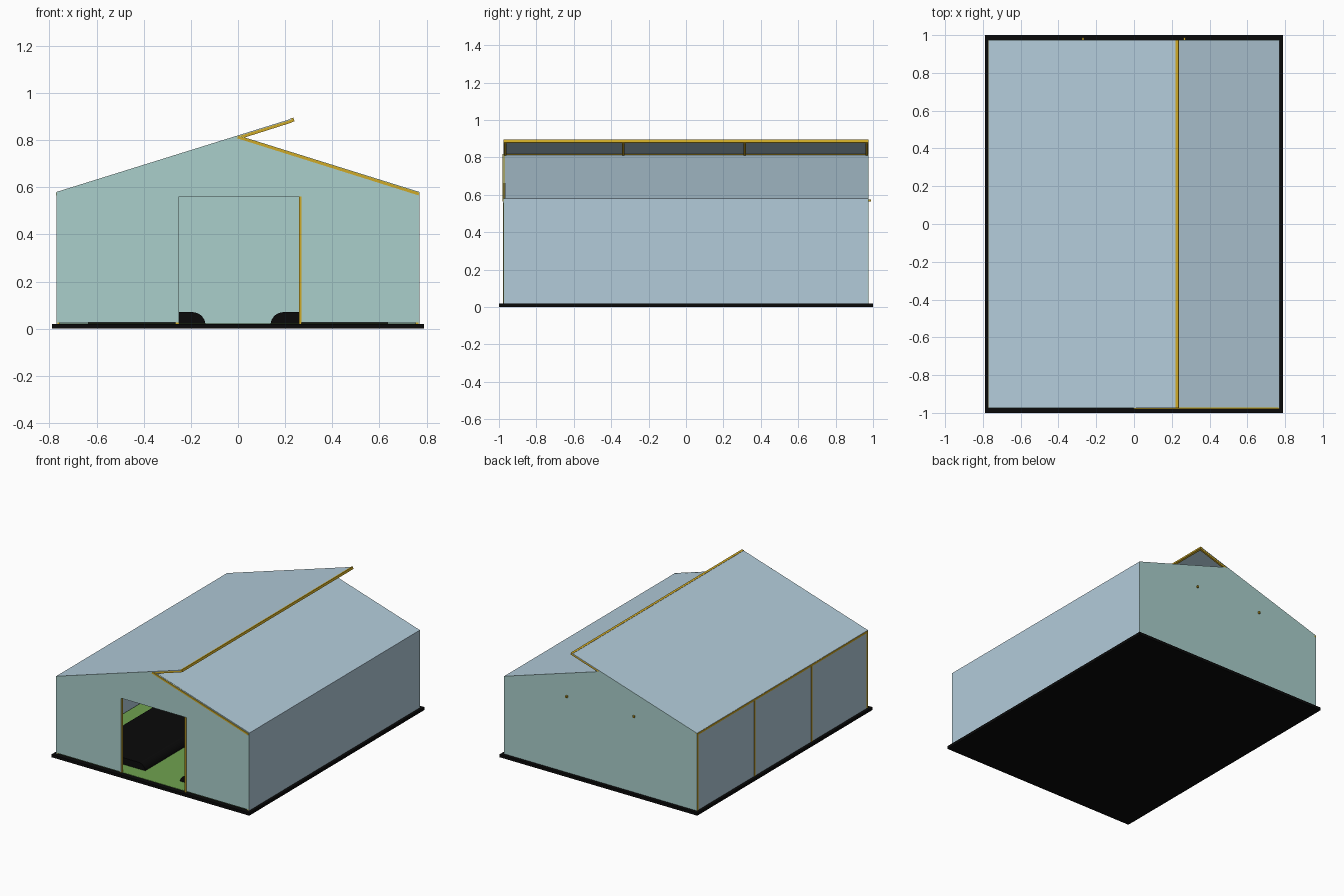
import bpy, math
from mathutils import Vector

if "Cube" in bpy.data.objects:
    bpy.data.objects.remove(bpy.data.objects["Cube"])


def material(name, rgb):
    m = bpy.data.materials.new(name)
    m.diffuse_color = (*rgb, 1)
    m.use_nodes = True
    m.node_tree.nodes["Principled BSDF"].inputs["Base Color"].default_value = m.diffuse_color
    return m


BLACK = material("black", (0.003, 0.003, 0.003))
GREEN = material("grass", (0.16, 0.36, 0.08))
GOLD = material("gold", (0.62, 0.40, 0.02))
TEAL = material("gable_glass", (0.40, 0.62, 0.60))
BLUE = material("side_glass", (0.45, 0.60, 0.70))


def mesh_object(name, verts, faces, mat):
    me = bpy.data.meshes.new(name)
    me.from_pydata([tuple(v) for v in verts], [], faces)
    me.materials.append(mat)
    ob = bpy.data.objects.new(name, me)
    bpy.context.collection.objects.link(ob)
    return ob


def prism(name, profile, y0, y1, mat):
    """Extrude an x-z outline along y."""
    n = len(profile)
    verts = [(x, y, z) for y in (y0, y1) for x, z in profile]
    faces = [tuple(range(n)), tuple(range(2 * n - 1, n - 1, -1))]
    faces += [(i, i + n, (i + 1) % n + n, (i + 1) % n) for i in range(n)]
    return mesh_object(name, verts, faces, mat)


def box(name, x0, x1, y0, y1, z0, z1, mat):
    return prism(name, [(x0, z0), (x1, z0), (x1, z1), (x0, z1)], y0, y1, mat)


def slope_strip(name, a, b, depth, y0, y1, mat):
    """Sloping slab between two x-z points, thickened downwards."""
    d = (Vector(b) - Vector(a)).normalized()
    n = Vector((-d.y, d.x)) * (1 if d.x > 0 else -1) * depth
    pts = [Vector(a), Vector(b), Vector(b) - n, Vector(a) - n]
    return prism(name, [tuple(p) for p in pts], y0, y1, mat)


W, L, EAVE, RIDGE, SLOPE = 0.77, 0.975, 0.58, 0.82, 0.24 / 0.77
BAYS = (-0.966, -0.335, 0.315, 0.966)
TIP = 0.225
T = 0.004

# Base slab and grass floor
box("base_slab", -0.79, 0.79, -1, 1, 0, 0.02, BLACK)
box("grass_floor", -0.762, 0.762, -0.965, 0.965, 0.0195, 0.022, GREEN)

# Planting beds with rounded long edges
r = 0.055
for side, cx in (("left", -0.388), ("right", 0.388)):
    h = 0.25
    arc = [(math.cos(i * math.pi / 16) * r, math.sin(i * math.pi / 16) * r) for i in range(9)]
    outline = [(cx + h - r + x, 0.015 + z) for x, z in arc]
    outline += [(cx - h + r - x, 0.015 + z) for x, z in reversed(arc)]
    prism("planting_bed_" + side, outline, -0.86, 0.86, BLACK)

# Gable walls, the front one with a doorway
prism("back_gable", [(-W, 0.02), (W, 0.02), (W, EAVE), (0, RIDGE), (-W, EAVE)],
      L - T, L, TEAL)
prism("front_gable", [(-W, 0.027), (-0.25, 0.027), (-0.25, 0.56), (0.26, 0.56), (0.26, 0.027),
                      (W, 0.027), (W, EAVE), (0, RIDGE), (-W, EAVE)], -L, -L + T, TEAL)

# Side walls
box("left_wall", -W, -W + T, -L, L, 0.02, EAVE, BLUE)
box("right_wall", W - T, W, -L, L, 0.02, EAVE, BLUE)

# Roof: the left pitch runs on past the ridge
tip_z = RIDGE + TIP * SLOPE
slope_strip("left_roof", (-W, EAVE), (TIP, tip_z), T, -L, L, BLUE)
slope_strip("right_roof", (0, RIDGE), (W, EAVE), T, -L + 0.007, L, BLUE)

# Frame bays: posts, rafters and overhang ribs
p = 0.007
for i, y in enumerate(BAYS):
    y0, y1 = y - p, y + p
    box(f"left_post_{i}", -W - 0.001, -W + 0.013, y0, y1, 0.02, EAVE - 0.005, GOLD)
    box(f"right_post_{i}", W - 0.018, W - 0.005, y0, y1, 0.02, EAVE - 0.005, GOLD)
    slope_strip(f"left_rafter_{i}", (-W + 0.004, EAVE - 0.003), (0, RIDGE - 0.004), 0.014, y0, y1, GOLD)
    slope_strip(f"overhang_rib_{i}", (0.004, RIDGE - 0.002), (TIP, tip_z - 0.002), 0.014, y0, y1, GOLD)
    front = 0.007 if i == 0 else 0
    slope_strip(f"right_rafter_{i}", (0, RIDGE - (0.001 if front else 0.004)),
                (W - 0.001, EAVE - 0.003), 0.012, y0 - front, y1, GOLD)

# Lengthwise beams
box("left_eave_beam", -W - 0.002, -W + 0.012, -L, L, EAVE - 0.016, EAVE - 0.002, GOLD)
box("right_eave_beam", W - 0.018, W - 0.005, -0.97, 0.97, EAVE - 0.016, EAVE - 0.003, GOLD)
box("ridge_beam", 0.0, 0.022, -0.97, 0.97, RIDGE - 0.016, RIDGE - 0.003, GOLD)
slope_strip("overhang_edge_beam", (TIP - 0.004, tip_z + 0.001), (TIP + 0.01, tip_z + 0.005),
            0.016, -L, L, GOLD)
for side, x in (("left", -0.27), ("right", 0.267)):
    box("lengthwise_beam_" + side, x - 0.006, x + 0.006, -0.97, 0.988, 0.563, 0.576, GOLD)

# Door posts
box("door_post_left", -0.266, -0.251, -0.97, -0.956, 0.02, 0.565, GOLD)
box("door_post_right", 0.258, 0.27, -0.978, -0.958, 0.02, 0.56, GOLD)
